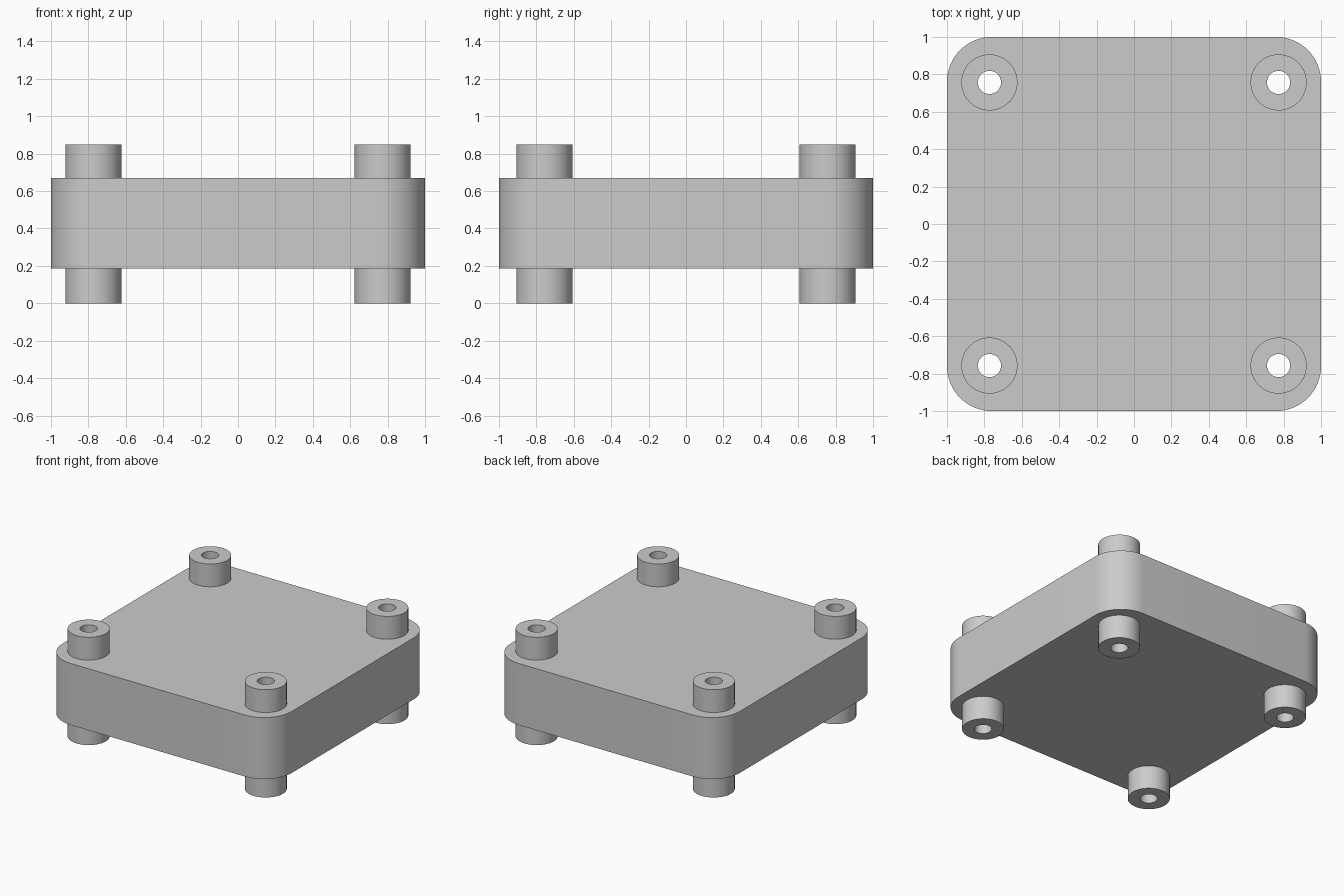
import bpy
import bmesh
from math import sin, cos, pi, radians
from mathutils import Vector

old = bpy.data.objects.get("Cube")
if old:
    bpy.data.objects.remove(old, do_unlink=True)

# Main dimensions
TOTAL_H, PLATE_LOW, PLATE_HIGH = 0.85, 0.185, 0.67
HALF, CORNER_R = 1.0, 0.24
POST_X, POST_Y = 0.773, 0.757
POST_R, BORE_R = 0.15, 0.062
SIDES = 64

grey = bpy.data.materials.new("plain_grey")
grey.use_nodes = True
colour = (0.6, 0.6, 0.6, 1)
grey.diffuse_color = colour
grey.node_tree.nodes["Principled BSDF"].inputs["Base Color"].default_value = colour


def circle(cx, cy, r):
    return [(cx + r * cos(2 * pi * i / SIDES), cy + r * sin(2 * pi * i / SIDES))
            for i in range(SIDES)]


def rounded_square(half, r, steps=SIDES // 4):
    points = []
    inner = half - r
    for k, (sx, sy) in enumerate([(1, 1), (-1, 1), (-1, -1), (1, -1)]):
        for i in range(steps + 1):
            a = pi / 2 * (k + i / steps)
            points.append((sx * inner + r * cos(a), sy * inner + r * sin(a)))
    return points


def ring(bm, points, z):
    return [bm.verts.new((x, y, z)) for x, y in points]


def wall(bm, lower, upper):
    n = len(lower)
    for i in range(n):
        j = (i + 1) % n
        bm.faces.new((lower[i], lower[j], upper[j], upper[i]))


def loop_edges(bm, verts):
    return [bm.edges.get((a, b)) or bm.edges.new((a, b))
            for a, b in zip(verts, verts[1:] + verts[:1])]


def finish(bm, name):
    mesh = bpy.data.meshes.new(name)
    bm.to_mesh(mesh)
    bm.free()
    mesh.materials.append(grey)
    obj = bpy.data.objects.new(name, mesh)
    bpy.context.collection.objects.link(obj)
    bpy.ops.object.select_all(action='DESELECT')
    obj.select_set(True)
    bpy.context.view_layer.objects.active = obj
    bpy.ops.object.shade_smooth_by_angle(angle=radians(30))


corners = {"front_right": (-1, -1), "front_left": (1, -1),
           "back_right": (-1, 1), "back_left": (1, 1)}

# Rounded plate, with an opening in both caps where each post passes through
bm = bmesh.new()
outline = rounded_square(HALF, CORNER_R)
low, high = ring(bm, outline, PLATE_LOW), ring(bm, outline, PLATE_HIGH)
wall(bm, low, high)
for rim, z, facing in ((low, PLATE_LOW, -1), (high, PLATE_HIGH, 1)):
    edges = loop_edges(bm, rim)
    for sx, sy in corners.values():
        edges += loop_edges(bm, ring(bm, circle(sx * POST_X, sy * POST_Y, POST_R), z))
    cap = bmesh.ops.triangle_fill(bm, edges=edges, use_beauty=True,
                                  normal=Vector((0, 0, facing)))
    for item in cap["geom"]:
        if isinstance(item, bmesh.types.BMFace):
            item.normal_update()
            if item.normal.z * facing < 0:
                item.normal_flip()
finish(bm, "plate")

# Hollow corner posts: collar above, through bore, collar below
profile = [(POST_R, PLATE_HIGH), (POST_R, TOTAL_H), (BORE_R, TOTAL_H),
           (BORE_R, 0), (POST_R, 0), (POST_R, PLATE_LOW)]
for name, (sx, sy) in corners.items():
    bm = bmesh.new()
    rings = [ring(bm, circle(sx * POST_X, sy * POST_Y, r), z) for r, z in profile]
    for a, b in zip(rings, rings[1:]):
        wall(bm, a, b)
    finish(bm, name + "_post")
